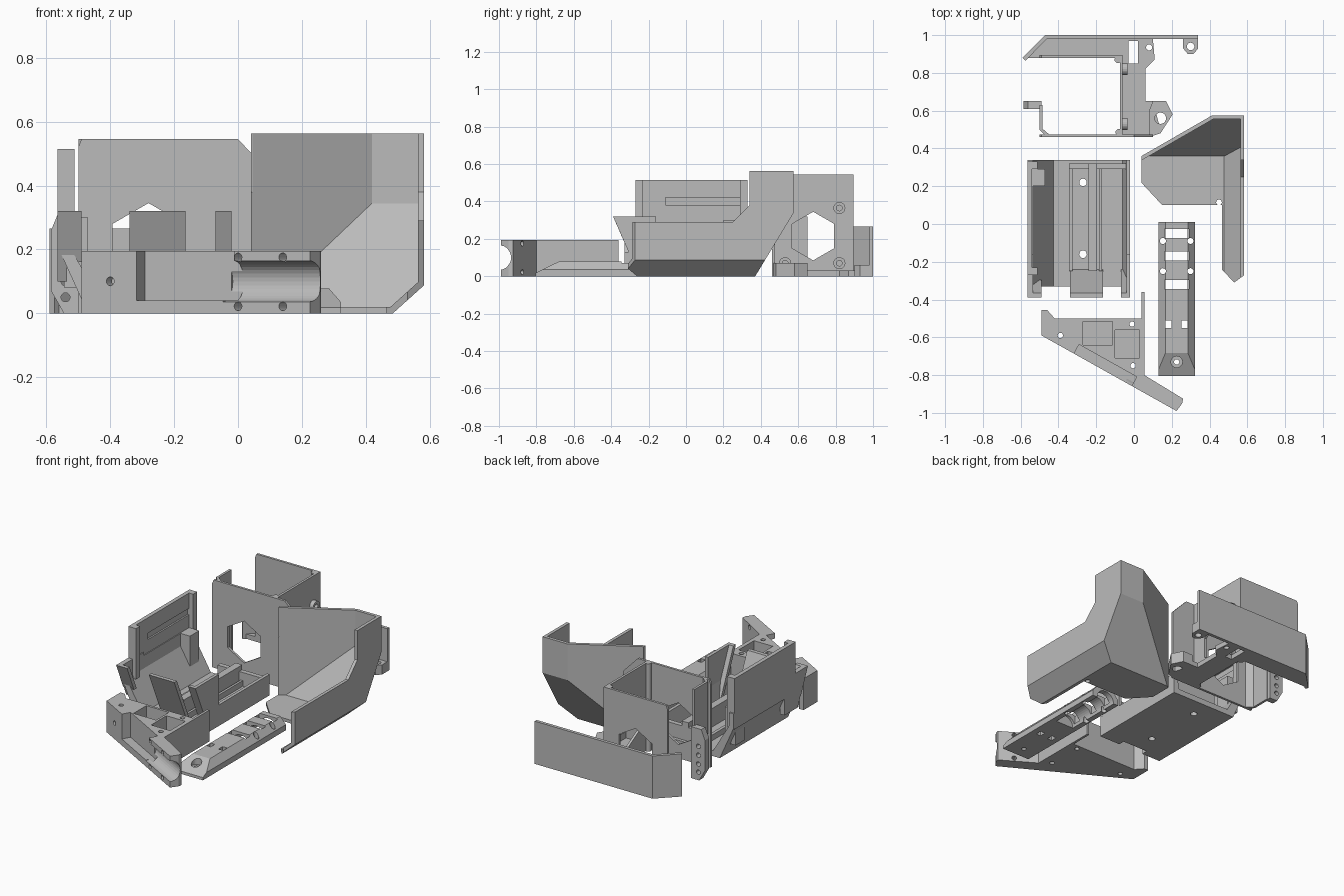
import bpy, bmesh, math
from mathutils import Vector

if "Cube" in bpy.data.objects:
    bpy.data.objects.remove(bpy.data.objects["Cube"])

grey = bpy.data.materials.new("plain_grey")
grey.use_nodes = True
grey.diffuse_color = (0.5, 0.5, 0.5, 1)
grey.node_tree.nodes["Principled BSDF"].inputs["Base Color"].default_value = (0.5, 0.5, 0.5, 1)


def finish(name, bm):
    bmesh.ops.recalc_face_normals(bm, faces=bm.faces)
    mesh = bpy.data.meshes.new(name)
    bm.to_mesh(mesh)
    bm.free()
    mesh.materials.append(grey)
    obj = bpy.data.objects.new(name, mesh)
    bpy.context.collection.objects.link(obj)
    return obj


def prism(name, pts, lo, hi, axis="z"):
    """Extrude a 2D outline along one axis."""
    place = {"x": lambda a, b, h: (h, a, b), "y": lambda a, b, h: (a, h, b),
             "z": lambda a, b, h: (a, b, h)}[axis]
    bm = bmesh.new()
    face = bm.faces.new([bm.verts.new(place(a, b, lo)) for a, b in pts])
    ext = bmesh.ops.extrude_face_region(bm, geom=[face])["geom"]
    shift = Vector(place(0, 0, hi - lo))
    bmesh.ops.translate(bm, vec=shift, verts=[v for v in ext if isinstance(v, bmesh.types.BMVert)])
    return finish(name, bm)


def box(name, x0, x1, y0, y1, z0, z1):
    return prism(name, [(x0, y0), (x1, y0), (x1, y1), (x0, y1)], z0, z1)


def disc(name, a, b, r, lo, hi, axis="z", n=20, turn=0.0):
    pts = [(a + r * math.cos(turn + i * math.tau / n), b + r * math.sin(turn + i * math.tau / n))
           for i in range(n)]
    return prism(name, pts, lo, hi, axis)


def convex(name, lo, hi, planes):
    """A box trimmed by planes given as (point, outward normal)."""
    bm = bmesh.new()
    bmesh.ops.create_cube(bm, size=1)
    for v in bm.verts:
        v.co = Vector(l + (c + 0.5) * (h - l) for l, h, c in zip(lo, hi, v.co))
    for point, normal in planes:
        bmesh.ops.bisect_plane(bm, geom=bm.verts[:] + bm.edges[:] + bm.faces[:],
                               plane_co=point, plane_no=normal, clear_outer=True)
        bmesh.ops.holes_fill(bm, edges=[e for e in bm.edges if e.is_boundary])
    return finish(name, bm)


def cut(obj, *cutters):
    for c in cutters:
        mod = obj.modifiers.new("cut", "BOOLEAN")
        mod.operation, mod.solver, mod.object = "DIFFERENCE", "EXACT", c
        bpy.context.view_layer.objects.active = obj
        bpy.ops.object.modifier_apply(modifier=mod.name)
        bpy.data.objects.remove(c)
    return obj


def drill(obj, spots, r, axis="z"):
    cut(obj, *[disc("drill", a, b, r, -2, 2, axis) for a, b in spots])


HEX = math.pi / 6

# --- Box bracket: tall walls with hexagonal windows ---
front = prism("box_front_wall", [(-0.5, 0), (0.1, 0), (0.1, 0.44), (0, 0.545), (-0.49, 0.545), (-0.5, 0.52)],
              0.46, 0.475, "y")
back = prism("box_back_wall", [(-0.5, 0), (-0.06, 0), (-0.06, 0.545), (-0.49, 0.545), (-0.5, 0.52)],
             0.88, 0.895, "y")
side = box("box_side_wall", -0.075, -0.06, 0.47, 0.89, 0, 0.545)
for wall in (front, back):
    cut(wall, disc("hex", -0.28, 0.215, 0.13, 0, 2, "y", 6, HEX))
cut(side, disc("hex", 0.68, 0.215, 0.13, -1, 1, "x", 6, HEX))
prism("box_return_wall", [(-0.5, 0.5), (-0.46, 0.46), (-0.45, 0.475), (-0.485, 0.505), (-0.485, 0.63), (-0.5, 0.63)],
      0, 0.545)
for x, y in ((-0.085, 0.87), (-0.08, 0.485)):
    disc("box_corner_post", x, y, 0.018, 0, 0.545)
strip = prism("hole_strip", [(-0.545, 0), (-0.49, 0), (-0.49, 0.32), (-0.56, 0.32), (-0.585, 0.26), (-0.585, 0.07)],
              0.61, 0.65, "y")
drill(strip, [(-0.54, z) for z in (0.05, 0.1, 0.155, 0.21)], 0.014, "y")

# Bosses on the box side
for y, z in ((0.53, 0.07), (0.82, 0.07), (0.82, 0.365)):
    cut(disc("side_boss", y, z, 0.032, -0.06, -0.035, "x"), disc("drill", y, z, 0.015, -1, 1, "x"))

# Floor plate, side mount and rear bar
plate = prism("floor_plate", [(-0.075, 0.465), (0.08, 0.46), (0.14, 0.5), (0.1, 0.65), (0.06, 0.65), (0.06, 0.82),
                              (0.11, 0.87), (0.1, 0.98), (-0.075, 0.98)], 0, 0.03)
cut(plate, box("slot", -0.03, 0.02, 0.85, 0.97, -1, 1))
drill(plate, [(0.08, 0.935)], 0.016)
mount = prism("side_mount", [(0.08, 0.46), (0.14, 0.48), (0.205, 0.58), (0.17, 0.65), (0.1, 0.65), (0.08, 0.6)], 0, 0.07)
drill(mount, [(0.14, 0.56)], 0.03)
prism("rear_bar", [(-0.59, 0.88), (-0.47, 1), (0.34, 1), (0.34, 0.98), (-0.46, 0.98), (-0.575, 0.865)], 0, 0.265)
prism("rear_floor", [(-0.58, 0.88), (-0.06, 0.88), (-0.06, 0.985), (-0.48, 0.985)], 0, 0.03)
tab = prism("rear_tab", [(0.26, 0.985), (0.26, 0.93), (0.285, 0.9), (0.315, 0.9), (0.34, 0.93), (0.34, 0.985)], 0, 0.06)
drill(tab, [(0.3, 0.94)], 0.02)

# --- Side tray: folded floor with one tall wall ---
tray = prism("tray_floor", [(-0.565, 0.3), (-0.565, 0.21), (-0.47, 0), (-0.02, 0), (-0.02, 0.13), (-0.04, 0.13),
                            (-0.06, 0.035), (-0.425, 0.035), (-0.535, 0.22), (-0.535, 0.3)], -0.33, 0.34, "y")
cut(tray, box("notch", -0.34, -0.165, -1, -0.29, -1, 0.2))
drill(tray, [(-0.27, 0.22), (-0.27, -0.16)], 0.02)
wall = box("tray_tall_wall", -0.565, -0.54, -0.27, 0.33, 0.2, 0.515)
cut(wall, box("groove", -0.55, -0.5, -0.11, 0.29, 0.38, 0.42))
for y in (-0.27, 0.29):
    box("tray_wall_post", -0.565, -0.512, y, y + 0.04, 0.2, 0.515)
box("tray_inner_block", -0.545, -0.47, 0.2, 0.29, 0.08, 0.3)
for x0, x1, top in ((-0.345, -0.325, 0.07), (-0.24, -0.195, 0.15), (-0.185, -0.17, 0.07)):
    box("tray_rail", x0, x1, -0.25, 0.32, 0.02, top)
box("tray_cross_rib", -0.345, -0.04, 0.29, 0.32, 0.02, 0.12)
for x0, x1, low in ((-0.565, -0.49, 0.16), (-0.34, -0.165, 0.0), (-0.07, -0.02, 0.0)):
    slant = -0.25 - low * 0.44
    prism("tray_flap", [(-0.39, 0.32), (-0.365, 0.32), (slant + 0.025, low), (slant, low)], x0, x1, "x")
for x0, x1 in ((-0.565, -0.535), (-0.04, -0.02)):
    prism("tray_cheek", [(-0.385, 0.32), (-0.16, 0.32), (-0.16, 0.1), (-0.29, 0.1)], x0, x1, "x")

# --- Wedge block with a diagonal tube groove ---
wedge = prism("wedge_block", [(-0.49, -0.455), (-0.46, -0.455), (-0.42, -0.5), (0.04, -0.5), (0.04, -0.36),
                              (0.055, -0.36), (0.055, -0.8), (0.26, -0.925), (0.255, -0.95), (0.225, -0.99),
                              (-0.49, -0.59)], 0, 0.195)
cut(wedge, box("pocket", -0.27, -0.115, -0.64, -0.515, 0.04, 1), box("pocket", -0.1, 0.03, -0.71, -0.56, 0.04, 1))
along = Vector((0.715, -0.4, 0)).normalized()
tilt = math.atan2(along.y, along.x)


def diagonal(cutter, x, z):
    """Set a cutter made along x onto the slanted face."""
    cutter.rotation_euler.z = tilt
    cutter.location = (x, -0.59 + (x + 0.49) * along.y / along.x, z)
    bpy.context.view_layer.update()
    return cutter


cut(wedge, diagonal(disc("groove", 0, 0, 0.064, -0.02, 0.5, "x", 32), -0.03, 0.1))
cut(wedge, diagonal(prism("flare", [(-0.33, -0.06), (0.02, -0.06), (0.02, 0.12), (-0.02, 0.12), (-0.33, 0.12)],
                          -0.3, 0.055, "y"), -0.03, 0.1))
for x, z in ((-0.4, 0.1), (0, 0.175), (0, 0.022), (0.14, 0.175), (0.14, 0.022)):
    cut(wedge, diagonal(disc("screw", 0, 0, 0.014, -0.1, 0.08, "y", 12), x, z))
drill(wedge, [(-0.39, -0.59), (-0.01, -0.53), (-0.005, -0.75)], 0.014)

# --- Slotted rail ---
rail = prism("slotted_rail", [(0.13, 0), (0.322, 0), (0.322, 0.035), (0.285, 0.078), (0.167, 0.078), (0.13, 0.035)],
             -0.805, 0.01, "y")
cut(rail, prism("nose", [(-0.81, 0.015), (-0.68, 0.079), (-0.68, 0.2), (-0.9, 0.2), (-0.9, 0.015)], 0, 1, "x"))
cut(rail, disc("channel", 0.226, 0, 0.062, -0.36, 0.1, "y", 32))
for y in (-0.05, -0.17, -0.32):
    cut(rail, box("slot", 0.162, 0.29, y - 0.024, y + 0.024, 0.02, 1))
for x in (0.18, 0.265):
    cut(rail, box("slot", x - 0.014, x + 0.018, -0.55, -0.51, -1, 1))
drill(rail, [(x, y) for x in (0.153, 0.299) for y in (-0.09, -0.25)], 0.016)
cut(rail, disc("sink", 0.226, -0.73, 0.03, 0.03, 1))
drill(rail, [(0.226, -0.73)], 0.014)

# --- Corner shell: trimmed block hollowed by an inset copy ---
faces = [((0.04, 0.36, 0), (-0.213, 0.37, 0)), ((0.04, 0.37, 0), (0, 0.33, -0.2)),
         ((0.485, 0, 0), (0.09, 0, -0.1)), ((0.53, -0.31, 0), (0.04, -0.055, 0)),
         ((0.465, -0.24, 0), (-0.07, -0.065, 0))]
shell = convex("corner_shell", (0.04, -0.31, 0), (0.583, 0.575, 0.563), faces)
inset = [(Vector(p) - Vector(n).normalized() * 0.02, n) for p, n in faces[:3]]
cut(shell, convex("hollow", (-0.3, -0.6, 0.02), (0.563, 0.555, 0.9), inset))
cut(shell, box("front_gap", 0, 0.465, -1, 0.1, -1, 1))
cut(shell, prism("top_trim", [(-1, 0.29), (0.25, 0.29), (0.34, 0.38), (0.34, 1), (-1, 1)], -1, 1, "x"))
drill(shell, [(0.068, 0.13), (0.45, 0.115)], 0.015)
